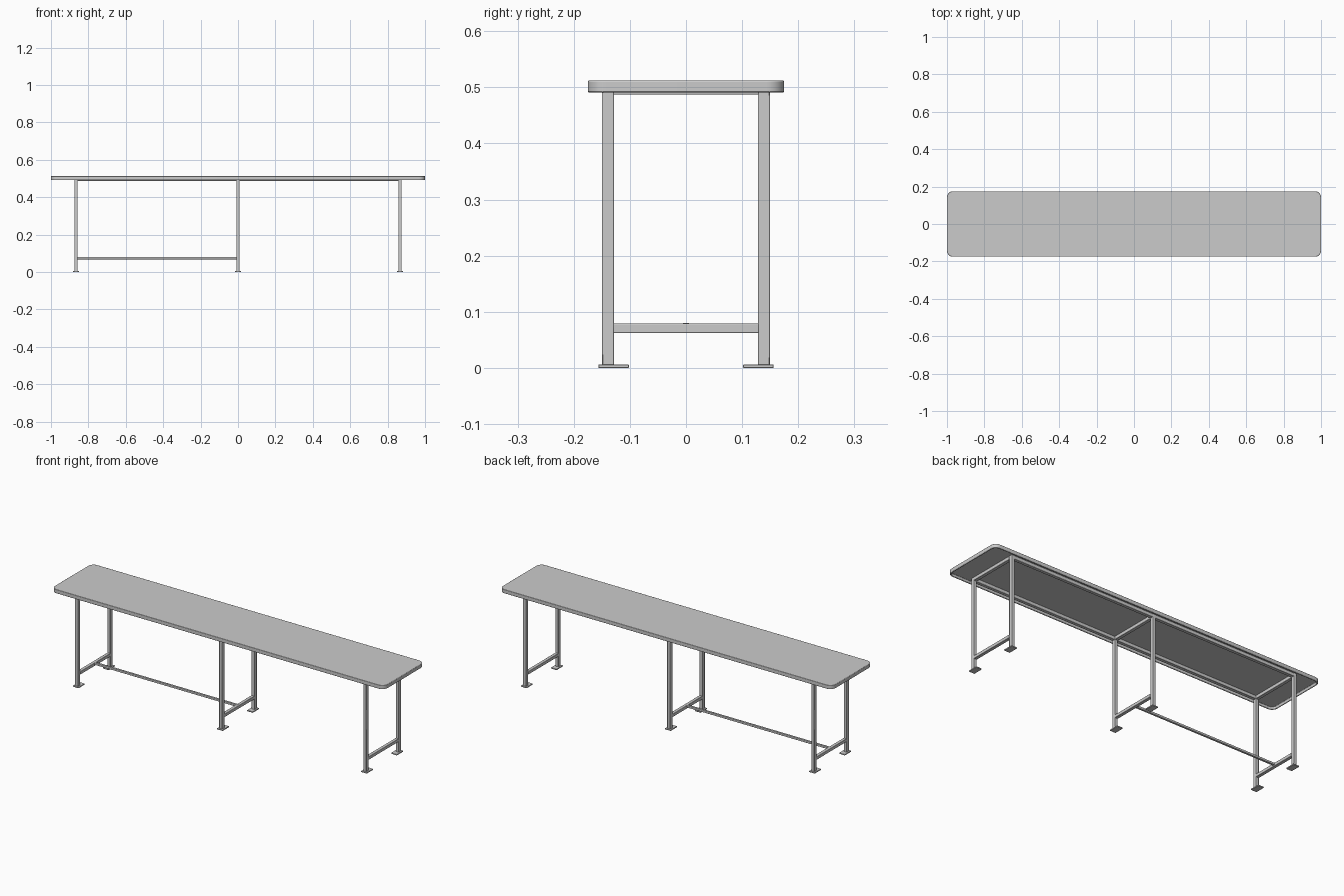
import bpy, bmesh, math

if "Cube" in bpy.data.objects:
    bpy.data.objects.remove(bpy.data.objects["Cube"])

FRAMES = (-0.866, 0.0, 0.866)
LEG_Y = 0.139


def finish(name, bm, bevel):
    bmesh.ops.recalc_face_normals(bm, faces=bm.faces)
    me = bpy.data.meshes.new(name)
    bm.to_mesh(me)
    bm.free()
    ob = bpy.data.objects.new(name, me)
    bpy.context.collection.objects.link(ob)
    if bevel:
        mod = ob.modifiers.new("Bevel", 'BEVEL')
        mod.width = bevel
        mod.segments = 2
        mod.limit_method = 'ANGLE'
        mod.angle_limit = math.radians(40)
    bpy.ops.object.select_all(action='DESELECT')
    ob.select_set(True)
    bpy.context.view_layer.objects.active = ob
    bpy.ops.object.shade_smooth_by_angle(angle=math.radians(35))
    return ob


def box(name, x, y, z, bevel=0.002):
    """Box from (min, max) ranges on each axis."""
    bm = bmesh.new()
    bmesh.ops.create_cube(bm, size=1)
    for v in bm.verts:
        v.co = [(r[0] + r[1]) / 2 + c * (r[1] - r[0]) for r, c in zip((x, y, z), v.co)]
    return finish(name, bm, bevel)


def outline(bm, hx, hy, r, z, n=8):
    """Ring of vertices around a rounded rectangle."""
    ring = []
    for i, (sx, sy) in enumerate(((1, 1), (-1, 1), (-1, -1), (1, -1))):
        for k in range(n + 1):
            a = math.pi / 2 * (i + k / n)
            ring.append(bm.verts.new((sx * (hx - r) + r * math.cos(a),
                                      sy * (hy - r) + r * math.sin(a), z)))
    return ring


# Table top: shallow upturned tray with a downturned lip
bm = bmesh.new()
rings = [outline(bm, 1.0, 0.175, 0.032, 0.512),
         outline(bm, 1.0, 0.175, 0.032, 0.491),
         outline(bm, 0.994, 0.169, 0.026, 0.491),
         outline(bm, 0.994, 0.169, 0.026, 0.505)]
for a, b in zip(rings, rings[1:]):
    for i in range(len(a)):
        j = (i + 1) % len(a)
        bm.faces.new((a[i], a[j], b[j], b[i]))
bm.faces.new(rings[0])
bm.faces.new(rings[-1])
finish("table_top", bm, 0.002)

# Three leg frames
for label, x in zip(("left", "middle", "right"), FRAMES):
    xr = (x - 0.009, x + 0.009)
    for side, s in (("front", -1), ("back", 1)):
        box(f"{label}_{side}_leg", xr,
            sorted((s * (LEG_Y - 0.0105), s * (LEG_Y + 0.0105))), (0.004, 0.505))
        # Foot plates reach inward from the leg
        box(f"{label}_{side}_foot", (x - 0.017, x + 0.017),
            sorted((s * 0.102, s * 0.156)), (0.0, 0.006), 0.001)
    box(f"{label}_top_crossbar", xr, (-0.13, 0.13), (0.487, 0.505))
    box(f"{label}_lower_crossbar", xr, (-0.13, 0.13), (0.062, 0.079))

# Long rails under the top
for side, s in (("front", -1), ("back", 1)):
    box(f"{side}_top_rail", (FRAMES[0], FRAMES[2]),
        sorted((s * (LEG_Y - 0.009), s * (LEG_Y + 0.009))), (0.487, 0.505))

# Single stretcher between the left and middle frames
box("stretcher", (FRAMES[0], FRAMES[1]), (-0.006, 0.006), (0.068, 0.08))
